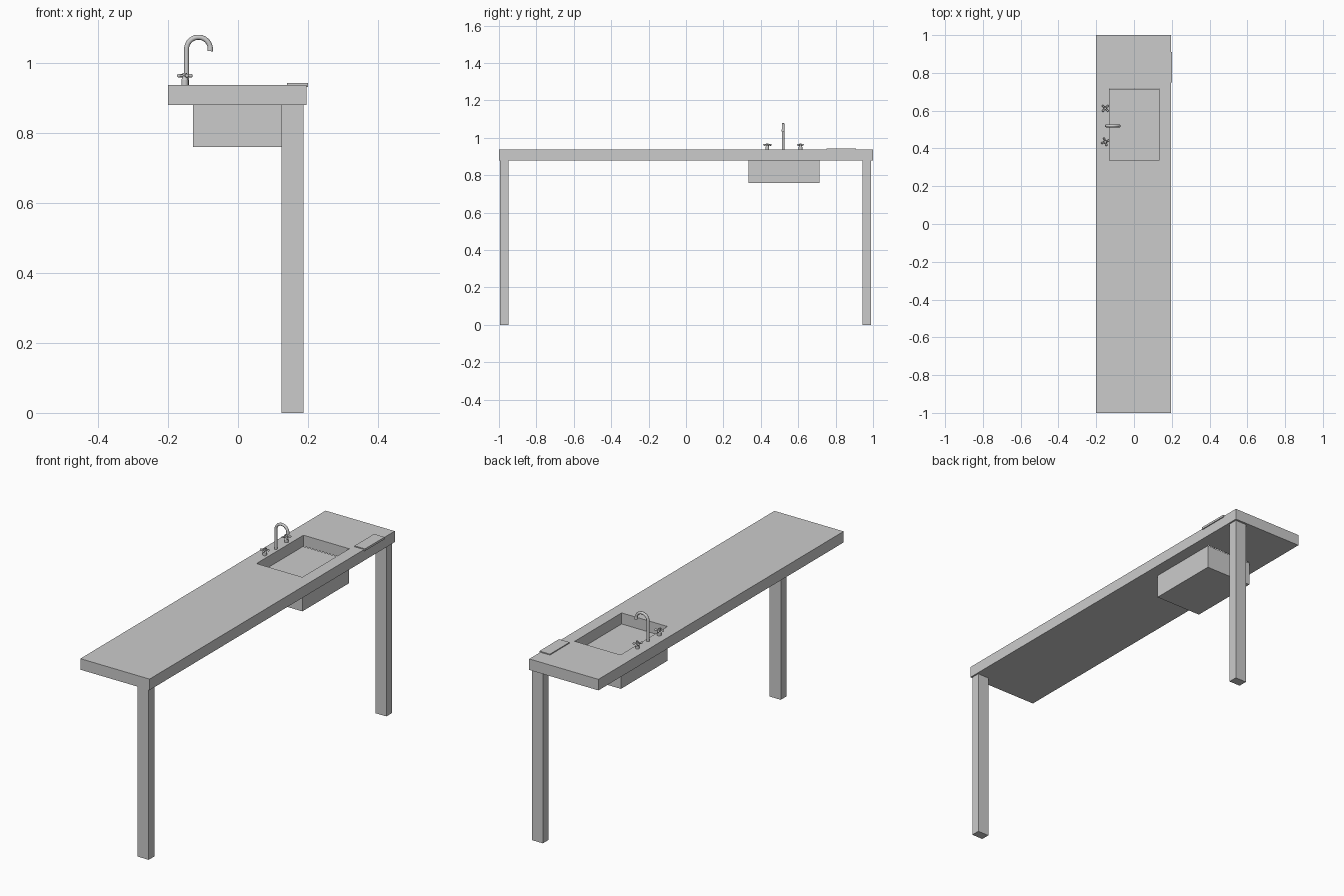
import bpy, bmesh, math
from mathutils import Matrix

if "Cube" in bpy.data.objects:
    bpy.data.objects.remove(bpy.data.objects["Cube"])


def finish(name, bm, smooth=False):
    bmesh.ops.recalc_face_normals(bm, faces=bm.faces)
    me = bpy.data.meshes.new(name)
    bm.to_mesh(me)
    bm.free()
    ob = bpy.data.objects.new(name, me)
    bpy.context.collection.objects.link(ob)
    if smooth:
        bpy.ops.object.select_all(action='DESELECT')
        ob.select_set(True)
        bpy.context.view_layer.objects.active = ob
        bpy.ops.object.shade_smooth_by_angle()
    return ob


def box(name, x, y, z):
    bm = bmesh.new()
    bmesh.ops.create_cube(bm, size=1)
    for v in bm.verts:
        v.co = [lo + (c + 0.5) * (hi - lo) for c, (lo, hi) in zip(v.co, (x, y, z))]
    return finish(name, bm)


# Countertop: rectangular ring around the sink opening
TOP, UNDER = 0.937, 0.88
outer = [(-0.2, -1), (0.195, -1), (0.195, 1), (-0.2, 1)]
inner = [(-0.129, 0.335), (0.133, 0.335), (0.133, 0.718), (-0.129, 0.718)]
bm = bmesh.new()
o1, o0, i1, i0 = [[bm.verts.new((x, y, z)) for x, y in loop]
                  for loop, z in ((outer, TOP), (outer, UNDER), (inner, TOP), (inner, UNDER))]
for a, b in ((o1, i1), (i1, i0), (i0, o0), (o0, o1)):
    for k in range(4):
        n = (k + 1) % 4
        bm.faces.new((a[k], a[n], b[n], b[k]))
finish("countertop", bm)

# Sink body closing the opening from below
box("sink_basin", (-0.129, 0.133), (0.335, 0.715), (0.76, UNDER))

# Two legs on the free side
for name, y in (("front_leg", (-0.995, -0.95)), ("back_leg", (0.943, 0.99))):
    box(name, (0.124, 0.187), y, (0, UNDER))

# Thin pad at the corner of the counter
box("edge_pad", (0.14, 0.2), (0.75, 0.91), (0.931, 0.942))

# Swan-neck spout swept along a straight run and an arc
R = 0.034
path = [(-0.147, 0.519, TOP)]
for k in range(17):
    a = math.pi - k * math.radians(190) / 16
    path.append((-0.147 + R + R * math.cos(a), 0.519, 1.039 + R * math.sin(a)))
cu = bpy.data.curves.new("spout", 'CURVE')
cu.dimensions = '3D'
cu.bevel_depth = 0.0072
cu.bevel_resolution = 3
cu.use_fill_caps = True
sp = cu.splines.new('POLY')
sp.points.add(len(path) - 1)
for p, co in zip(sp.points, path):
    p.co = (*co, 1)
for p in sp.points[-2:]:
    p.radius = 1.15
cu.splines[0].use_smooth = True
bpy.context.collection.objects.link(bpy.data.objects.new("spout", cu))


# Cross-handled taps: stem, collar, four arms with rounded ends
def tap(name, y, turn):
    bm = bmesh.new()

    def cyl(r, r2, depth, mat):
        bmesh.ops.create_cone(bm, cap_ends=True, segments=16, radius1=r, radius2=r2,
                              depth=depth, matrix=mat)
    cyl(0.010, 0.010, 0.014, Matrix.Translation((0, 0, 0.944)))
    cyl(0.010, 0.006, 0.010, Matrix.Translation((0, 0, 0.955)))
    cyl(0.008, 0.006, 0.014, Matrix.Translation((0, 0, 0.964)))
    for k in range(4):
        rot = Matrix.Translation((0, 0, 0.963)) @ Matrix.Rotation(turn + k * math.pi / 2, 4, 'Z')
        cyl(0.0035, 0.005, 0.016, rot @ Matrix.Translation((0.011, 0, 0))
            @ Matrix.Rotation(math.pi / 2, 4, 'Y'))
        bmesh.ops.create_uvsphere(bm, u_segments=12, v_segments=8, radius=0.0055,
                                  matrix=rot @ Matrix.Translation((0.018, 0, 0)))
    finish(name, bm, True).location = (-0.152, y, 0)


tap("hot_tap", 0.435, math.radians(20))
tap("cold_tap", 0.612, math.radians(45))
